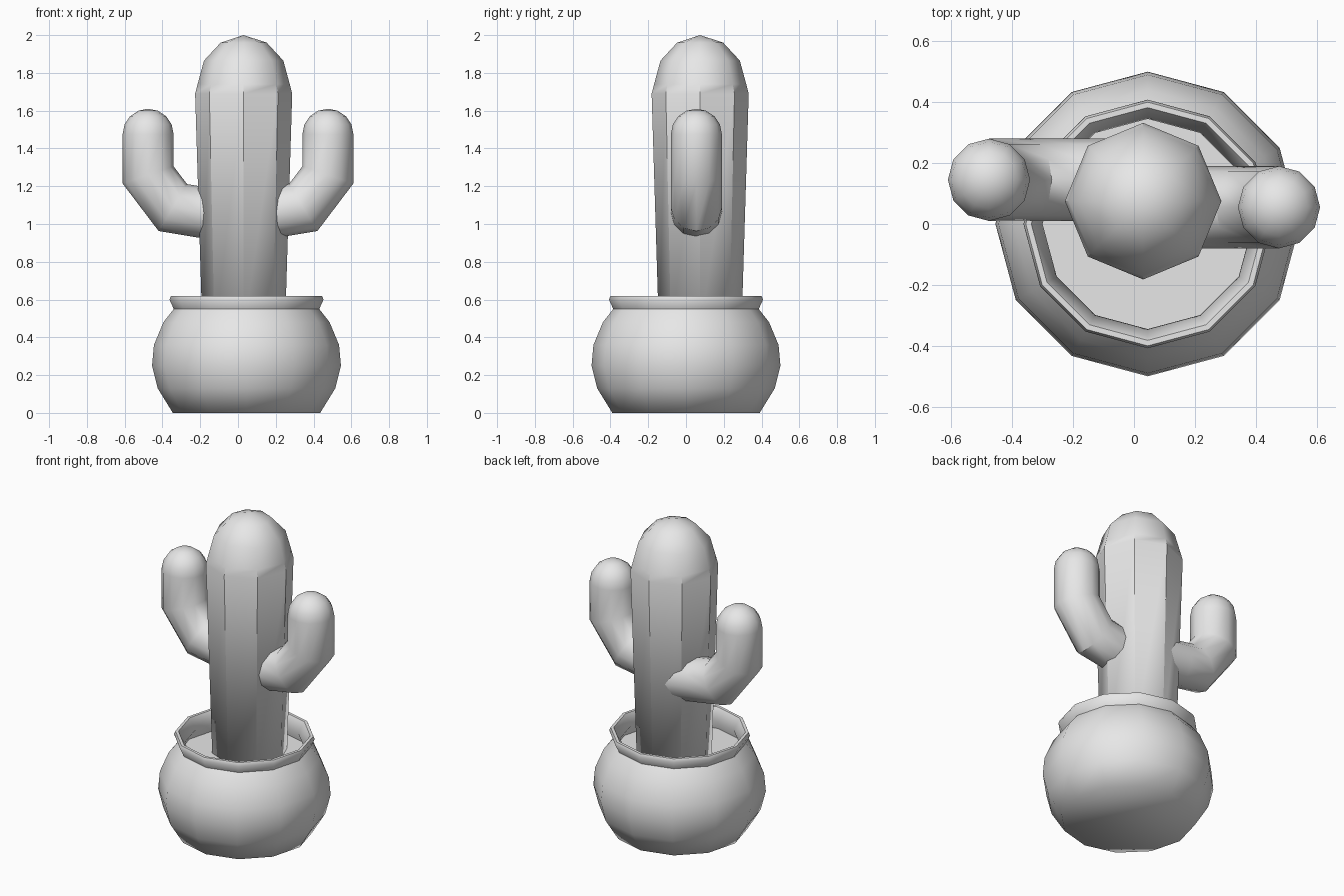
import bpy, bmesh, math
from mathutils import Vector

if "Cube" in bpy.data.objects:
    bpy.data.objects.remove(bpy.data.objects["Cube"], do_unlink=True)

# One clay-like colour for everything
clay = bpy.data.materials.new("plain_grey")
clay.use_nodes = True
clay.diffuse_color = (0.8, 0.8, 0.8, 1)
clay.node_tree.nodes["Principled BSDF"].inputs["Base Color"].default_value = (0.8, 0.8, 0.8, 1)


def skin(name, rings, smooth_angle):
    """Bridge rings of points into one capped, smooth-shaded surface."""
    bm = bmesh.new()
    loops = [[bm.verts.new(p) for p in ring] for ring in rings]
    n = len(loops[0])
    for a, b in zip(loops, loops[1:]):
        for i in range(n):
            j = (i + 1) % n
            bm.faces.new((a[i], a[j], b[j], b[i]))
    bm.faces.new(loops[0][::-1])
    bm.faces.new(loops[-1])
    bmesh.ops.remove_doubles(bm, verts=bm.verts, dist=0.0005)
    bmesh.ops.recalc_face_normals(bm, faces=bm.faces)
    mesh = bpy.data.meshes.new(name)
    bm.to_mesh(mesh)
    bm.free()
    mesh.materials.append(clay)
    obj = bpy.data.objects.new(name, mesh)
    bpy.context.collection.objects.link(obj)
    bpy.ops.object.select_all(action="DESELECT")
    obj.select_set(True)
    bpy.context.view_layer.objects.active = obj
    bpy.ops.object.shade_smooth_by_angle(angle=math.radians(smooth_angle))
    return obj


def lathe(name, centre, profile, sides, smooth_angle):
    """Turn a (radius, height) profile around a vertical axis."""
    turn = [2 * math.pi * i / sides for i in range(sides)]
    rings = [[(centre[0] + r * math.cos(t), centre[1] + r * math.sin(t), z)
              for t in turn] for r, z in profile]
    return skin(name, rings, smooth_angle)


def arm(name, side, y, path, radius, sides=12):
    """Sweep a mitred tube along an x-z path and close it with a round tip."""
    pts = [Vector((side * x, 0, z)) for x, z in path]
    rings = []

    def ring(centre, normal, ry, rn):
        rings.append([centre + Vector((0, y + ry * math.cos(t), 0)) + normal * rn * math.sin(t)
                      for t in (2 * math.pi * i / sides for i in range(sides))])

    for i, p in enumerate(pts):
        before = (p - pts[max(i - 1, 0)]).normalized()
        after = (pts[min(i + 1, len(pts) - 1)] - p).normalized()
        along = (before + after).normalized()
        mitre = max(along.dot(after), along.dot(before))
        ring(p, Vector((-along.z, 0, along.x)), radius, radius / mitre)
    for k in range(1, 5):
        a = k * math.pi / 8
        r = max(radius * math.cos(a), 0.0001)
        ring(pts[-1] + Vector((0, 0, radius * math.sin(a))), Vector((-1, 0, 0)), r, r)
    return skin(name, rings, 40)


# Round pot with a pinched neck and flared rim, hollow down to the soil
pot_centre = (0.045, 0)
lathe("pot", pot_centre,
      [(0.39, 0), (0.47, 0.13), (0.5, 0.25), (0.49, 0.36), (0.44, 0.48), (0.385, 0.55),
       (0.408, 0.6), (0.4, 0.62), (0.382, 0.62), (0.345, 0.55), (0.4, 0.46), (0.4, 0.4)],
      12, 60)
lathe("soil", pot_centre, [(0.4, 0.46), (0.41, 0.48)], 12, 30)

# Eight-sided trunk: crisp ribs below, smooth dome above
trunk = lathe("trunk", (0.03, 0.075),
              [(0.218, 0.42), (0.257, 1.69), (0.244, 1.74), (0.21, 1.865),
               (0.122, 1.96), (0.0001, 2)], 8, 89)
for edge in trunk.data.edges:
    a, b = (trunk.data.vertices[v].co for v in edge.vertices)
    edge.use_edge_sharp = abs(a.z - b.z) > 0.01 and max(a.z, b.z) < 1.75

# Two upturned arms
bend = [(0.04, 1.04), (0.2, 1.063), (0.345, 1.087), (0.476, 1.26), (0.476, 1.475)]
arm("left_arm", 1, 0.055, bend, 0.135)
arm("right_arm", -1, 0.145, bend, 0.135)
